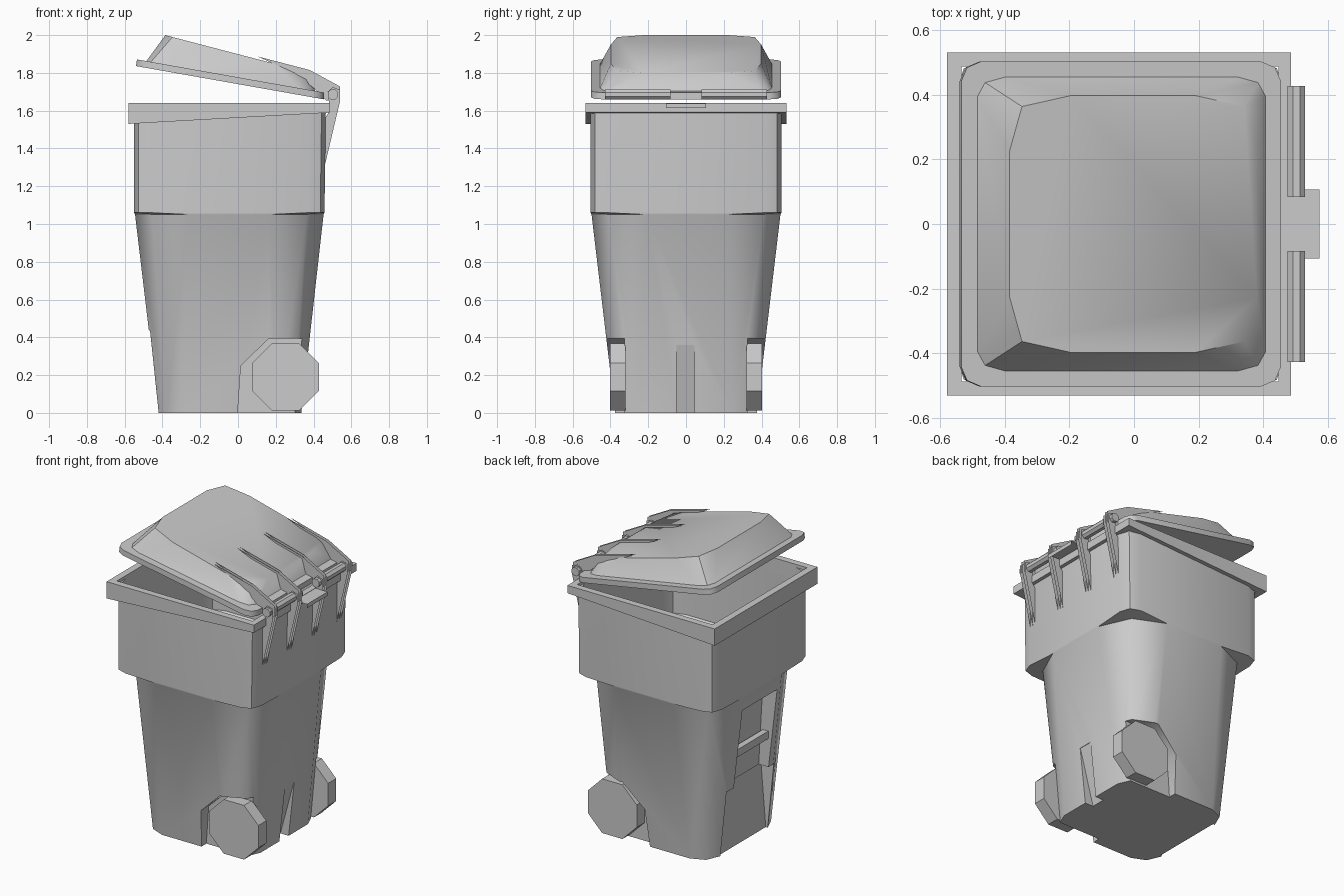
import bpy, bmesh, math
from mathutils import Vector

cube = bpy.data.objects.get("Cube")
if cube:
    bpy.data.objects.remove(cube)

grey = bpy.data.materials.new("plain_grey")
grey.use_nodes = True
GREY = (0.6, 0.6, 0.6, 1)
grey.diffuse_color = GREY
grey.node_tree.nodes["Principled BSDF"].inputs["Base Color"].default_value = GREY


def finish(name, bm, smooth=None):
    bmesh.ops.recalc_face_normals(bm, faces=bm.faces)
    mesh = bpy.data.meshes.new(name)
    bm.to_mesh(mesh)
    bm.free()
    mesh.materials.append(grey)
    obj = bpy.data.objects.new(name, mesh)
    bpy.context.collection.objects.link(obj)
    if smooth:
        shade(obj, smooth)
    return obj


def shade(obj, angle):
    bpy.ops.object.select_all(action='DESELECT')
    obj.select_set(True)
    bpy.context.view_layer.objects.active = obj
    bpy.ops.object.shade_smooth_by_angle(angle=math.radians(angle))


def ring(x0, x1, hy, ax, ay, m, z):
    """Rectangle with three-point rounded corners; z is a number or a function of x."""
    pts = []
    for sx, sy in ((1, 1), (-1, 1), (-1, -1), (1, -1)):
        x = x1 if sx > 0 else x0
        tri = [(x, sy * (hy - ay)), (x - sx * m * ax, sy * (hy - m * ay)), (x - sx * ax, sy * hy)]
        pts += tri if sx * sy > 0 else tri[::-1]
    return [Vector((x, y, z(x) if callable(z) else z)) for x, y in pts]


def loft(name, rings, smooth=None, closed=False):
    """Skin a stack of rings, capped at both ends or joined into a tube."""
    bm = bmesh.new()
    rows = [[bm.verts.new(p) for p in r] for r in rings]
    n = len(rows[0])
    pairs = list(zip(rows, rows[1:])) + ([(rows[-1], rows[0])] if closed else [])
    for a, b in pairs:
        for i in range(n):
            j = (i + 1) % n
            bm.faces.new((a[i], a[j], b[j], b[i]))
    if not closed:
        bm.faces.new(rows[0])
        bm.faces.new(rows[-1])
    return finish(name, bm, smooth)


def prism(name, profile, y0, y1):
    """Extrude an x-z profile along y."""
    return loft(name, [[Vector((x, y, z)) for x, z in profile] for y in (y0, y1)])


def sheets(name, polygons):
    """Thin flat plates, one face each."""
    bm = bmesh.new()
    for poly in polygons:
        bm.faces.new([bm.verts.new(p) for p in poly])
    return finish(name, bm)


def cylinder(name, x, z, radius, sides, y0, y1):
    step = 2 * math.pi / sides
    profile = [(x + radius * math.cos((i + 0.5) * step), z + radius * math.sin((i + 0.5) * step))
               for i in range(sides)]
    return prism(name, profile, y0, y1)


# Hollow body: broad rounded corners below the ledge, tighter corners above
body = loft("body", [
    ring(-0.42, 0.335, 0.375, 0.13, 0.13, 0.3, 0),
    ring(-0.545, 0.453, 0.5, 0.29, 0.29, 0.31, 1.05),
    ring(-0.55, 0.458, 0.505, 0.09, 0.09, 0.25, 1.06),
    ring(-0.55, 0.465, 0.505, 0.09, 0.09, 0.25, 1.62),
    ring(-0.537, 0.449, 0.49, 0.09, 0.09, 0.25, 1.62),
    ring(-0.53, 0.44, 0.485, 0.1, 0.1, 0.25, 1.1),
    ring(-0.36, 0.3, 0.33, 0.1, 0.1, 0.3, 1.0),
    ring(-0.25, 0.2, 0.22, 0.1, 0.1, 0.3, 0.1),
])

# Cutters: wheel wells, rear groove and the stepped grip recess
well = [(-0.005, -0.05), (0.015, 0.25), (0.165, 0.395), (0.55, 0.395), (0.55, -0.05)]
cutters = [prism("well_cutter", well, s * 0.325, s * 0.7) for s in (-1, 1)]
cutters.append(prism("groove_cutter", [(0.373, 0.36), (0.27, -0.02), (0.5, -0.02), (0.5, 0.36)],
                     -0.05, 0.045))
cutters.append(prism("grip_cutter", [(-0.7, 0.96), (-0.43, 0.96), (-0.40, 0.42), (-0.7, 0.42)],
                     -0.18, 0.18))
cutters.append(prism("foot_cutter", [(-0.7, 0.435), (-0.37, 0.435), (-0.408, -0.02), (-0.7, -0.02)],
                     -0.245, 0.245))
for c in cutters:
    c.hide_render = True
    mod = body.modifiers.new(c.name, 'BOOLEAN')
    mod.operation = 'DIFFERENCE'
    mod.solver = 'EXACT'
    mod.object = c
bpy.context.view_layer.update()
cut_mesh = bpy.data.meshes.new_from_object(body.evaluated_get(bpy.context.evaluated_depsgraph_get()))
body.modifiers.clear()
body.data = cut_mesh
for c in cutters:
    bpy.data.objects.remove(c)
shade(body, 50)

# Grip bar across the recess
prism("grip_bar", [(-0.47, 0.62), (-0.47, 0.67), (-0.43, 0.67), (-0.43, 0.62)], -0.185, 0.185)


# Rim with a skirt that is deeper at the grip side
def skirt(x):
    return 1.53 + (x + 0.58) * 0.056


def box_ring(x0, x1, hy, z):
    return [Vector((x, y, z(x) if callable(z) else z))
            for x, y in ((x0, -hy), (x1, -hy), (x1, hy), (x0, hy))]


loft("rim", [
    box_ring(-0.58, 0.487, 0.532, skirt),
    box_ring(-0.58, 0.487, 0.532, 1.64),
    box_ring(-0.535, 0.447, 0.488, 1.64),
    box_ring(-0.535, 0.447, 0.488, skirt),
], closed=True)

# Rear tab: a top plate with a short turned-down end
W = 0.107
sheets("rear_tab", [
    [(0.487, -W, 1.638), (0.575, -W, 1.638), (0.575, W, 1.638), (0.487, W, 1.638)],
    [(0.575, -W, 1.638), (0.575, -W, 1.613), (0.575, W, 1.613), (0.575, W, 1.638)],
])


# Raised lid: flange, dome and sloping top
def flange(x):
    return 1.66 + (0.455 - x) * 0.177


def flange_top(x):
    return flange(x) + 0.036


def crown(x):
    return 1.80 + (0.38 - x) * 0.261


loft("lid", [
    ring(-0.54, 0.455, 0.503, 0.06, 0.06, 0.3, flange),
    ring(-0.535, 0.455, 0.503, 0.06, 0.06, 0.3, flange_top),
    ring(-0.485, 0.408, 0.455, 0.085, 0.06, 0.28, flange_top),
    ring(-0.385, 0.38, 0.398, 0.19, 0.17, 0.2, crown),
], smooth=45)

# Hinge fins: braces down the body and ribs over the lid
brace = [(0.455, 1.29), (0.46, 1.56), (0.487, 1.6), (0.475, 1.7), (0.5, 1.725), (0.54, 1.71), (0.54, 1.65)]
rib = [(0.10, 1.888), (0.38, 1.815), (0.54, 1.728), (0.54, 1.655), (0.465, 1.655), (0.40, 1.72), (0.3, 1.80)]
for i, y in enumerate((-0.385, -0.13, 0.13, 0.385)):
    for name, profile, offsets in (("hinge_brace", brace, (-0.022, 0, 0.022)),
                                   ("lid_rib", rib, (-0.011, 0.011))):
        sheets(f"{name}_{i}", [[(x, y + d, z) for x, z in profile] for d in offsets])

# Hinge rods and wheels on both sides
for side, name in ((-1, "right"), (1, "left")):
    cylinder(f"hinge_rod_{name}", 0.503, 1.685, 0.029, 8, side * 0.083, side * 0.428)
    cylinder(f"wheel_{name}", 0.252, 0.19, 0.192, 8, side * 0.32, side * 0.403)
